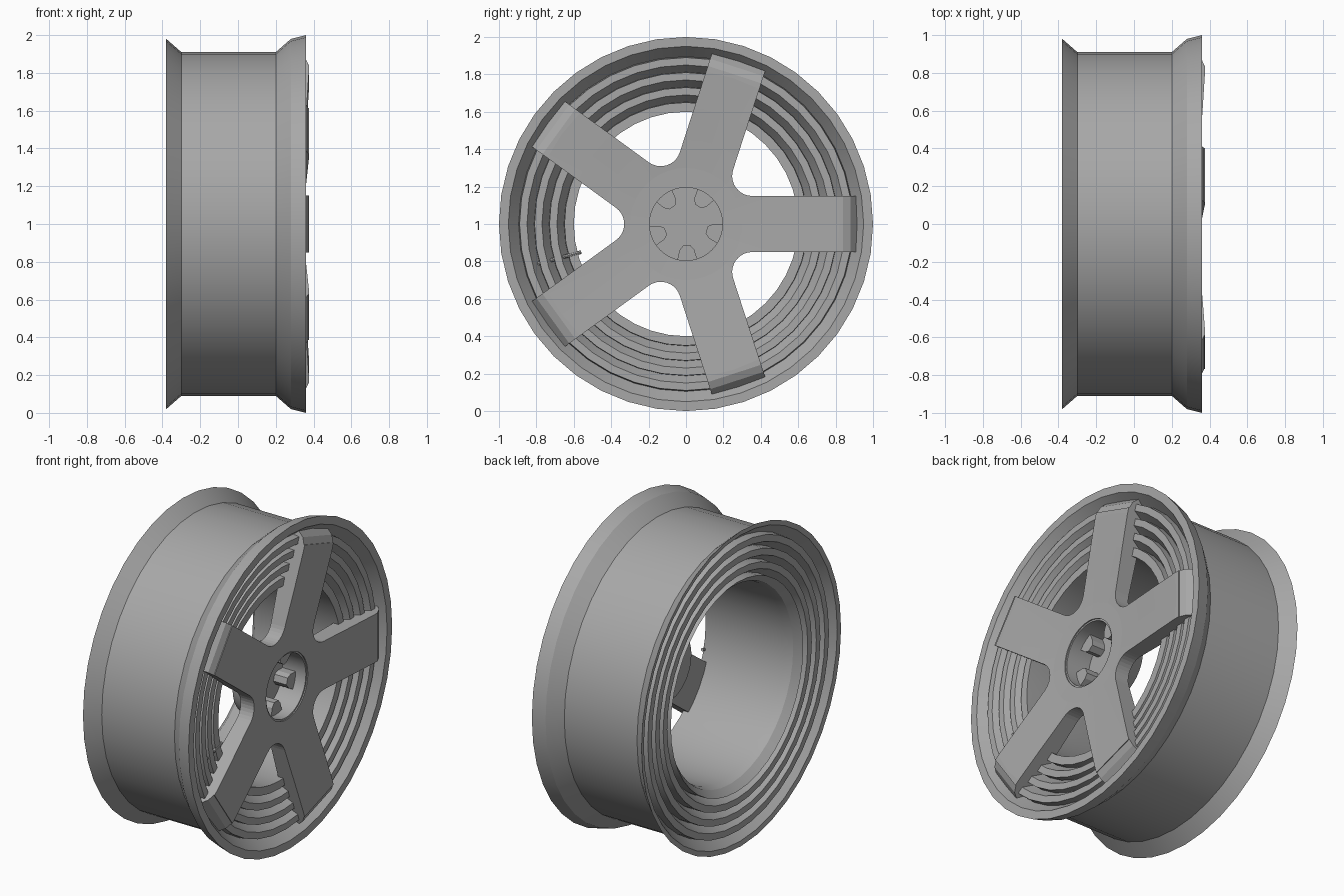
import bpy, bmesh
from math import sin, cos, pi, radians

if "Cube" in bpy.data.objects:
    bpy.data.objects.remove(bpy.data.objects["Cube"])

AXLE = 1.0       # axle height, the wheel turns around the x axis
SPOKES = 5
HALF = 0.15      # half width of a spoke

metal = bpy.data.materials.new("grey_metal")
metal.diffuse_color = (0.39, 0.39, 0.39, 1)
metal.use_nodes = True
metal.node_tree.nodes["Principled BSDF"].inputs["Base Color"].default_value = metal.diffuse_color


def polar(x, r, a, side=0.0):
    """Point at depth x, radius r and angle a, shifted sideways."""
    return (x, r * cos(a) - side * sin(a), AXLE + r * sin(a) + side * cos(a))


def finish(name, bm, smooth):
    bmesh.ops.recalc_face_normals(bm, faces=bm.faces)
    me = bpy.data.meshes.new(name)
    bm.to_mesh(me)
    bm.free()
    me.materials.append(metal)
    ob = bpy.data.objects.new(name, me)
    bpy.context.collection.objects.link(ob)
    if smooth:
        bpy.ops.object.select_all(action='DESELECT')
        bpy.context.view_layer.objects.active = ob
        ob.select_set(True)
        bpy.ops.object.shade_smooth_by_angle(angle=radians(25))
    return ob


def revolve(name, profile, segs=40, smooth=True):
    """Spin a closed (x, r) profile around the axle."""
    bm = bmesh.new()
    rings = [[bm.verts.new(polar(x, r, 2 * pi * i / segs)) for x, r in profile]
             for i in range(segs)]
    n = len(profile)
    for i in range(segs):
        a, b = rings[i], rings[(i + 1) % segs]
        for k in range(n):
            bm.faces.new((a[k], a[(k + 1) % n], b[(k + 1) % n], b[k]))
    return finish(name, bm, smooth)


def prism(name, points, offset):
    """Extrude a polygon of 3D points along an offset vector."""
    bm = bmesh.new()
    low = [bm.verts.new(p) for p in points]
    high = [bm.verts.new([c + d for c, d in zip(p, offset)]) for p in points]
    bm.faces.new(low)
    bm.faces.new(high)
    n = len(points)
    for i in range(n):
        j = (i + 1) % n
        bm.faces.new((low[i], low[j], high[j], high[i]))
    return finish(name, bm, False)


# Rim: outer barrel with flared lips, concentric grooves on both end faces
def grooves(x, step, depth):
    pts = []
    for top in (0.85, 0.77, 0.69):
        pts += [(x, top + 0.04), (x, top), (x + depth, top - 0.038)]
        x += step
    return pts + [(x, 0.65)]


front = [(0.36, 1.0), (0.36, 0.95), (0.29, 0.895)] + grooves(0.33, -0.015, -0.06)
front += [(0.285, 0.60)]
back = [(-0.38, 0.98), (-0.375, 0.95), (-0.31, 0.895)] + grooves(-0.36, 0.003, 0.07)
back += [(-0.31, 0.61), (-0.26, 0.60)]
revolve("rim", [(-0.3, 0.91), (0.2, 0.91), (0.28, 0.98)] + front + back[::-1])

# Spokes: one star-shaped plate with rounded crotches
PLATE = 0.25
fillet = 0.107
half_angle = pi / SPOKES
centre_r = (HALF + fillet) / sin(half_angle)
outline = []
for k in range(SPOKES):
    a = 2 * pi * k / SPOKES
    outline += [polar(PLATE, 0.84, a, -HALF), polar(PLATE, 0.84, a, HALF)]
    c = polar(PLATE, centre_r, a + half_angle)
    for i in range(11):
        t = a - pi / 2 - (pi - 2 * half_angle) * i / 10
        outline.append((PLATE, c[1] + fillet * cos(t), c[2] + fillet * sin(t)))
star = prism("spokes", outline, (0.2, 0, 0))

# Dished disc with a centre bore that trims the star to a concave face
dish = revolve("dish_cutter", [(0.2, 0.205), (0.337, 0.205), (0.34, 0.30), (0.35, 0.45),
                               (0.363, 0.62), (0.376, 0.82), (0.376, 0.95), (0.2, 0.95)],
               40, False)
mod = star.modifiers.new("dish", 'BOOLEAN')
mod.object = dish
mod.operation = 'INTERSECT'
mod.solver = 'EXACT'
dish.hide_render = True
dish.hide_set(True)

# Hub: cup behind the bore
revolve("hub", [(0.11, 0.001), (0.11, 0.21), (0.20, 0.24), (0.26, 0.29), (0.27, 0.21),
                (0.33, 0.21), (0.33, 0.195), (0.17, 0.195), (0.17, 0.001)])

for k in range(SPOKES):
    # Sloped spoke ends running into the rim lip
    a = 2 * pi * k / SPOKES
    side = [(0.22, 0.835), (0.374, 0.835), (0.355, 0.88), (0.285, 0.94),
            (0.25, 0.90), (0.22, 0.88)]
    prism("spoke_end", [polar(x, r, a, -HALF) for x, r in side],
          (0, -2 * HALF * sin(a), 2 * HALF * cos(a)))
    # Bolt seats inside the bore
    b = a + radians(-16)
    seat = [(0.197, -0.055), (0.14, -0.04), (0.115, -0.02),
            (0.115, 0.02), (0.14, 0.04), (0.197, 0.055)]
    prism("bolt_seat", [polar(0.16, r, b, s) for r, s in seat], (0.10, 0, 0))

# Valve stem crossing the grooves
v = radians(195)
stem = [polar(0.28 + 0.01 * cos(t), 0.58, v, 0.01 * sin(t))
        for t in (2 * pi * i / 8 for i in range(8))]
prism("valve_stem", stem, (0, 0.31 * cos(v), 0.31 * sin(v)))
